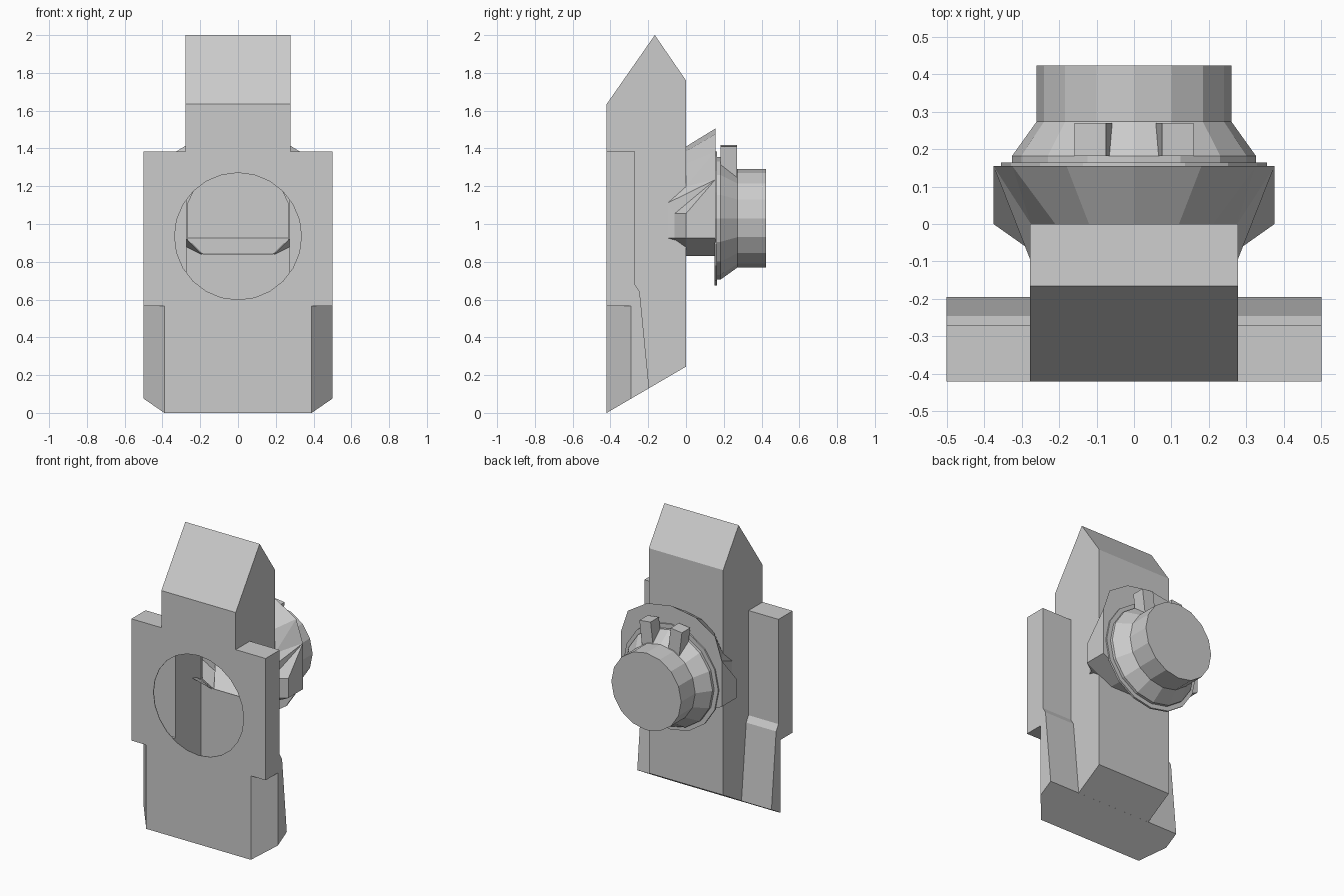
import bpy, bmesh, math
from mathutils import Matrix

if "Cube" in bpy.data.objects:
    bpy.data.objects.remove(bpy.data.objects["Cube"], do_unlink=True)

grey = bpy.data.materials.new("light_grey")
grey.use_nodes = True
grey.diffuse_color = (0.6, 0.6, 0.6, 1)
grey.node_tree.nodes["Principled BSDF"].inputs["Base Color"].default_value = (0.6, 0.6, 0.6, 1)


def mesh_object(name, verts, faces, fix_normals=True):
    bm = bmesh.new()
    vs = [bm.verts.new(v) for v in verts]
    for f in faces:
        bm.faces.new([vs[i] for i in f])
    if fix_normals:
        bmesh.ops.recalc_face_normals(bm, faces=bm.faces)
    mesh = bpy.data.meshes.new(name)
    bm.to_mesh(mesh)
    bm.free()
    mesh.materials.append(grey)
    obj = bpy.data.objects.new(name, mesh)
    bpy.context.collection.objects.link(obj)
    return obj


def loft(name, rings):
    """Closed skin through rings of equal length."""
    n = len(rings[0])
    faces = [tuple(range(n)), tuple(range(n * (len(rings) - 1), n * len(rings)))]
    for r in range(len(rings) - 1):
        for i in range(n):
            j = (i + 1) % n
            faces.append((r * n + i, r * n + j, (r + 1) * n + j, (r + 1) * n + i))
    return mesh_object(name, [v for ring in rings for v in ring], faces)


def prism_x(name, profile, half):
    return loft(name, [[(x, y, z) for y, z in profile] for x in (-half, half)])


def prism_y(name, outline, y0, y1):
    return loft(name, [[(x, y, z) for x, z in outline] for y in (y0, y1)])


def lathe_y(name, stations, sides, height):
    turn = [2 * math.pi * i / sides for i in range(sides)]
    return loft(name, [[(r * math.cos(a), y, height + r * math.sin(a)) for a in turn]
                       for y, r in stations])


def box(name, half, y0, y1, z0, z1):
    return prism_x(name, [(y0, z0), (y1, z0), (y1, z1), (y0, z1)], half)


def combine(target, other, operation):
    mod = target.modifiers.new("boolean", 'BOOLEAN')
    mod.operation, mod.object, mod.solver = operation, other, 'EXACT'
    bpy.context.view_layer.objects.active = target
    bpy.ops.object.modifier_apply(modifier=mod.name)
    bpy.data.objects.remove(other, do_unlink=True)


# Body: pointed centre block with wide side flanges
FRONT = -0.42
body = prism_x("body", [(FRONT, 0), (0, 0.245), (0, 1.76), (-0.165, 2), (FRONT, 1.635)], 0.277)
flange = prism_x("flange", [(FRONT, 0), (-0.195, 0.131), (-0.245, 0.64), (-0.27, 0.68),
                            (-0.27, 1.385), (FRONT, 1.385)], 0.5)
combine(body, flange, 'UNION')

# Chamfered lower front corners
for s in (-1, 1):
    corner = [(s * 0.356, -0.46), (s * 0.534, -0.25), (s * 0.6, -0.46)]
    cut = loft("corner_cutter", [[(x, y, z) for x, y in corner] for z in (-0.1, 0.565)])
    combine(body, cut, 'DIFFERENCE')

# Hollow interior, round front hole and rear opening
combine(body, box("inner_cutter", 0.273, -0.416, -0.004, 0.35, 1.6), 'DIFFERENCE')
combine(body, box("side_cutter", 0.496, -0.416, -0.274, 0.59, 1.38), 'DIFFERENCE')
combine(body, lathe_y("hole_cutter", [(-0.5, 0.336), (-0.4, 0.336)], 24, 0.935), 'DIFFERENCE')
half_opening = [(0.18, 0.84), (0.265, 0.885), (0.265, 1.11), (0.2, 1.25), (0.11, 1.35)]
opening = half_opening + [(-x, z) for x, z in reversed(half_opening)]
combine(body, prism_y("opening_cutter", opening, -0.05, 0.05), 'DIFFERENCE')

# Neck: flared housing behind the body, one half mirrored
BACK = 0.155
points = {
    "floor_mid": (0, 0, 0.83), "floor": (0.18, 0, 0.83),
    "floor_mid_back": (0, BACK, 0.83), "floor_back": (0.18, BACK, 0.83),
    "side_low": (0.375, 0, 0.925), "side_low_back": (0.375, BACK, 0.925),
    "side_high": (0.375, 0, 1.055), "side_high_back": (0.375, BACK, 1.235),
    "wrap_low": (0.29, -0.06, 0.925), "wrap_high": (0.29, -0.06, 1.055),
    "tip_low": (0.275, -0.1, 0.925), "tip_high": (0.275, -0.1, 1.11),
    "shoulder": (0.275, 0, 1.2), "arch": (0.21, 0, 1.32),
    "arch_top": (0.12, 0, 1.385), "crown": (0, 0, 1.41),
    "shoulder_back": (0.325, BACK, 1.385), "arch_back": (0.18, BACK, 1.475),
    "crown_back": (0, BACK, 1.505),
}
faces = [
    "floor_mid floor floor_back floor_mid_back",
    "floor side_low side_low_back floor_back",
    "floor tip_low wrap_low side_low",
    "side_low side_high side_high_back side_low_back",
    "side_low wrap_low wrap_high side_high",
    "wrap_low tip_low tip_high wrap_high",
    "side_high wrap_high side_high_back",
    "wrap_high tip_high side_high_back",
    "tip_high shoulder side_high_back",
    "shoulder shoulder_back side_high_back",
    "shoulder arch shoulder_back",
    "arch arch_top arch_back shoulder_back",
    "arch_top crown crown_back arch_back",
    "floor_mid_back floor_back side_low_back side_high_back shoulder_back arch_back crown_back",
]
names = list(points)
neck = mesh_object("neck", points.values(), [[names.index(n) for n in f.split()] for f in faces])
mirror = neck.modifiers.new("mirror", 'MIRROR')
mirror.use_clip = True
bpy.context.view_layer.objects.active = neck
bpy.ops.object.modifier_apply(modifier=mirror.name)

# Sloping plate inside the neck
mesh_object("inner_ramp", [(-0.18, 0, 0.832), (-0.275, 0.15, 0.925),
                           (0.275, 0.15, 0.925), (0.18, 0, 0.832)], [(0, 1, 2, 3)], False)

# Rear collar and drum
AXIS = 1.03
lathe_y("collar", [(0.15, 0.355), (0.164, 0.355)], 16, AXIS)
lathe_y("drum", [(0.16, 0.325), (0.182, 0.325), (0.273, 0.26), (0.423, 0.26)], 16, AXIS)

# Two lugs on top of the drum
for s, side in ((-1, "right"), (1, "left")):
    lug = box(side + "_lug", 0.042, 0.182, 0.27, -0.1, 0.08)
    lug.data.transform(Matrix.Translation((s * 0.107, 0, 1.335)) @ Matrix.Rotation(s * 0.12, 4, 'Y'))
